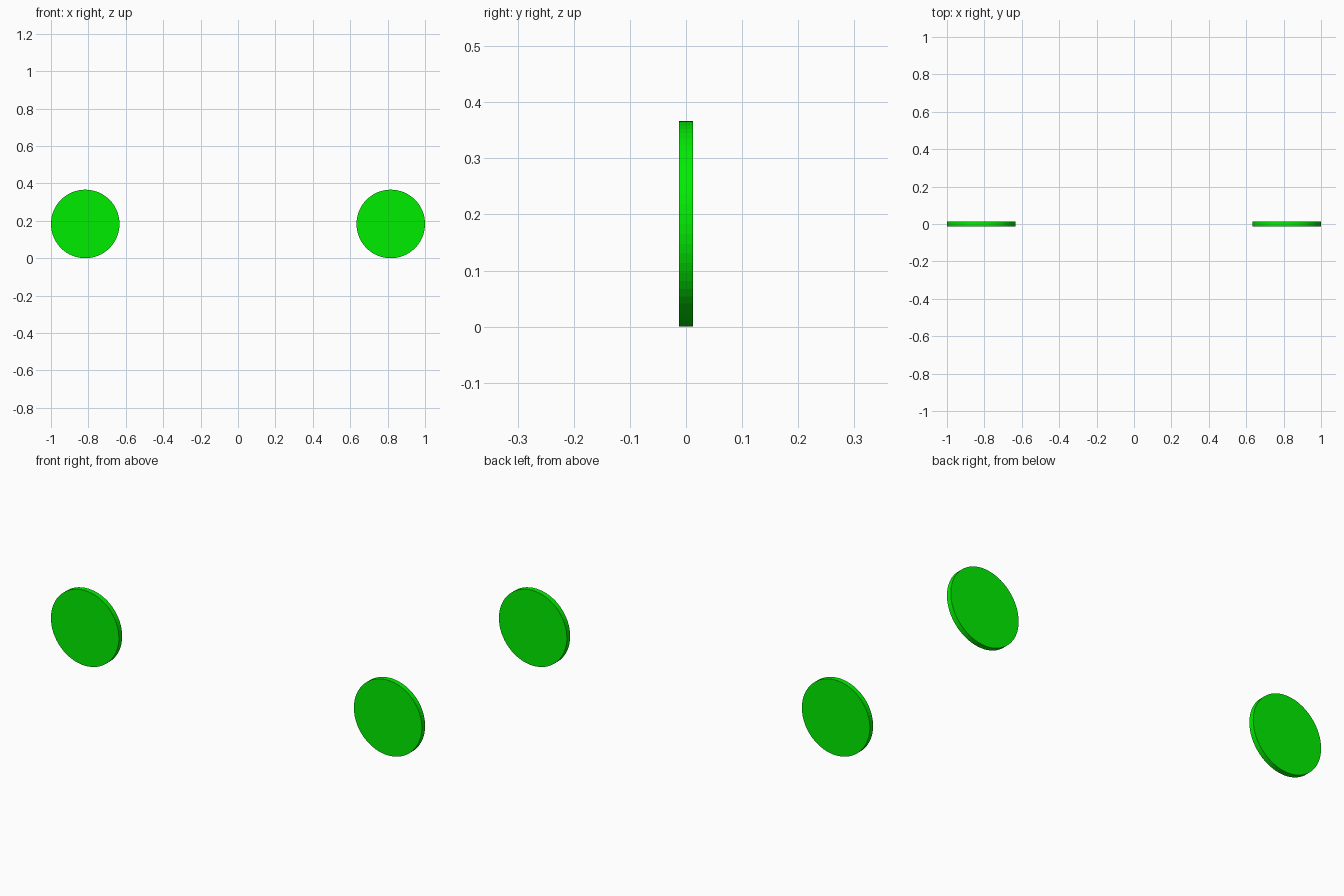
import bpy
from math import radians

if "Cube" in bpy.data.objects:
    bpy.data.objects.remove(bpy.data.objects["Cube"])

RADIUS = 0.1833
THICKNESS = 0.025

# Bright green finish
green = bpy.data.materials.new("green")
green.diffuse_color = (0.0, 0.85, 0.0, 1.0)
green.use_nodes = True
green.node_tree.nodes["Principled BSDF"].inputs["Base Color"].default_value = green.diffuse_color


def upright_disc(name, x):
    """Thin round disc standing on edge, flat faces towards front and back."""
    bpy.ops.mesh.primitive_cylinder_add(
        vertices=64, radius=RADIUS, depth=THICKNESS,
        location=(x, 0, RADIUS), rotation=(radians(90), 0, 0))
    disc = bpy.context.object
    disc.name = name
    disc.data.materials.append(green)


# Matching pair, one at each end
for name, side in (("left_disc", -1), ("right_disc", 1)):
    upright_disc(name, side * (1 - RADIUS))
